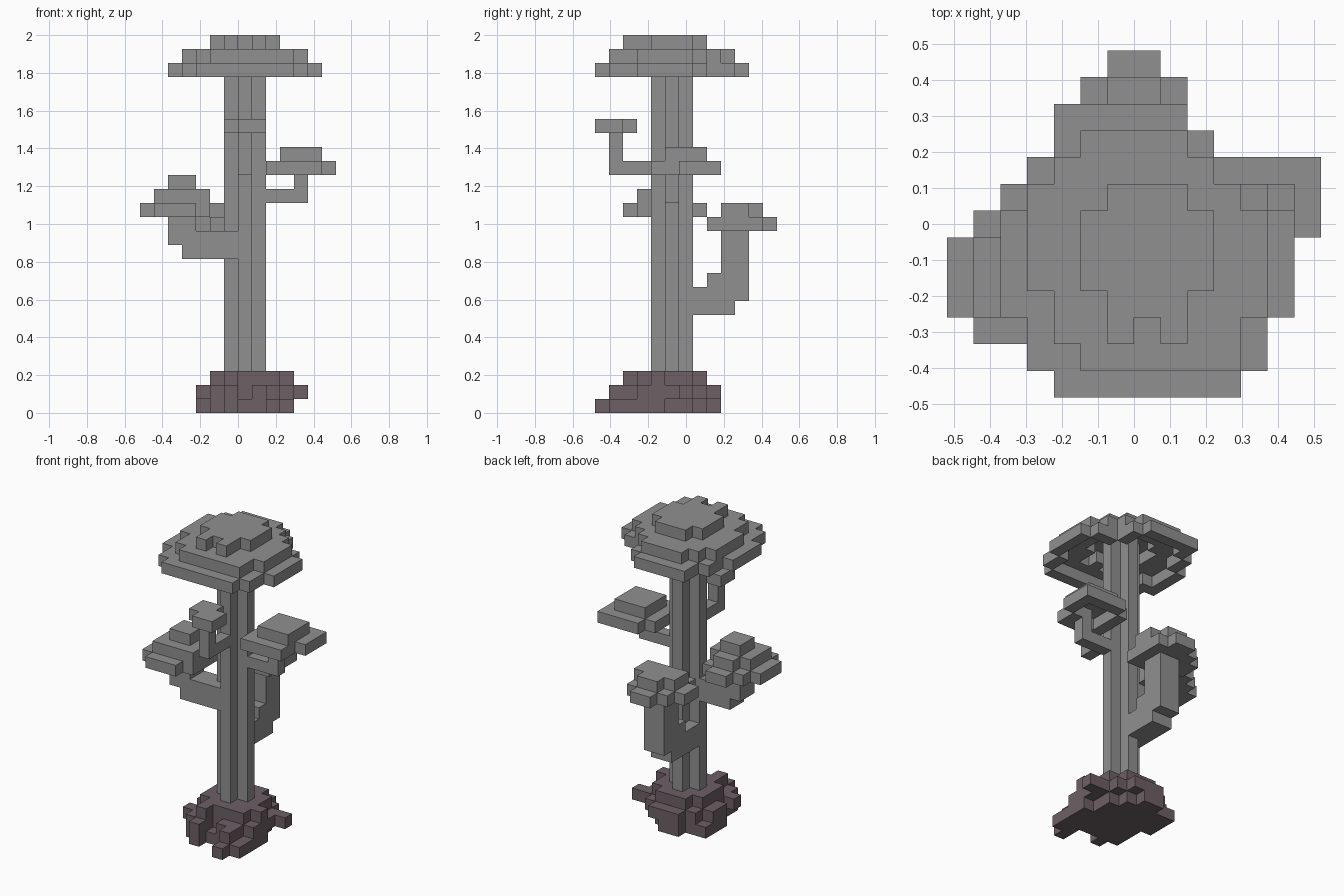
import bpy
import bmesh
from mathutils import Vector

old = bpy.data.objects.get("Cube")
if old:
    bpy.data.objects.remove(old, do_unlink=True)

UNIT = 2 / 27                      # edge of one block
ORIGIN = Vector((7, 6.5, 0))       # block grid centre


def make_material(name, colour):
    mat = bpy.data.materials.new(name)
    mat.use_nodes = True
    mat.diffuse_color = (*colour, 1)
    mat.node_tree.nodes["Principled BSDF"].inputs["Base Color"].default_value = (*colour, 1)
    return mat


stone = make_material("stone grey", (0.28, 0.28, 0.28))
soil = make_material("dark plum soil", (0.155, 0.115, 0.13))


def block(x, y, z):
    """Set of grid cells in a box; each argument is a (start, end) pair."""
    return {(i, j, k) for i in range(*x) for j in range(*y) for k in range(*z)}


def layer(z, *boxes):
    """One block high layer, the union of (x pair, y pair) boxes."""
    cells = set()
    for x, y in boxes:
        cells |= block(x, y, (z, z + 1))
    return cells


def hollowed(lower, upper):
    """Leave only the rim of a flat layer where the next layer covers it."""
    def inside(i, j, k):
        around = ((i + 1, j, k), (i - 1, j, k), (i, j + 1, k), (i, j - 1, k))
        return (i, j, k + 1) in upper and all(c in lower for c in around)
    return {c for c in lower if not inside(*c)}


def build(name, cells, mat):
    """Make a clean mesh from the outer faces of the cells."""
    bm = bmesh.new()
    for cell in cells:
        centre = Vector(cell) + Vector((0.5, 0.5, 0.5))
        for axis in range(3):
            for sign in (-1, 1):
                normal = Vector((0, 0, 0))
                normal[axis] = sign
                beside = tuple(int(c + n) for c, n in zip(cell, normal))
                if beside in cells:
                    continue
                u = Vector((0, 0, 0))
                u[(axis + 1) % 3] = 0.5
                v = normal.cross(u)
                mid = centre + normal / 2
                corners = (mid - u - v, mid + u - v, mid + u + v, mid - u + v)
                bm.faces.new([bm.verts.new((p - ORIGIN) * UNIT) for p in corners])
    bmesh.ops.remove_doubles(bm, verts=bm.verts, dist=UNIT / 100)
    bmesh.ops.dissolve_limit(bm, angle_limit=0.01, verts=bm.verts, edges=bm.edges)
    mesh = bpy.data.meshes.new(name)
    bm.to_mesh(mesh)
    bm.free()
    mesh.materials.append(mat)
    obj = bpy.data.objects.new(name, mesh)
    bpy.context.collection.objects.link(obj)


# Rocky base
base = layer(0, ((9, 10), (0, 3)), ((10, 11), (1, 5)), ((6, 7), (1, 3)),
             ((5, 10), (2, 7)), ((4, 9), (5, 8)), ((6, 8), (7, 9)))
base |= layer(1, ((6, 7), (1, 3)), ((9, 10), (1, 3)), ((5, 7), (2, 4)),
              ((8, 10), (2, 4)), ((4, 11), (3, 4)), ((5, 11), (4, 7)),
              ((4, 11), (5, 7)), ((11, 12), (6, 7)), ((5, 10), (7, 8)),
              ((6, 9), (8, 9)))
base |= layer(2, ((6, 7), (2, 4)), ((6, 10), (3, 7)), ((5, 11), (4, 5)),
              ((5, 10), (5, 7)), ((6, 9), (7, 8)))
build("rocky_base", base, soil)

# Cross-shaped trunk
trunk = block((6, 9), (5, 6), (3, 26)) | block((7, 8), (4, 7), (3, 26))
build("trunk", trunk, stone)

# Stepped crown, hollow underneath
rim = layer(24, ((4, 9), (0, 11)), ((4, 10), (0, 10)), ((4, 11), (0, 8)),
            ((3, 10), (1, 9)), ((3, 12), (1, 8)), ((2, 13), (3, 7)))
middle = layer(25, ((5, 11), (1, 8)), ((4, 11), (2, 8)), ((5, 9), (2, 10)),
               ((4, 10), (2, 9)), ((3, 11), (4, 8)), ((3, 12), (4, 7)),
               ((4, 12), (3, 7)))
cap = layer(26, ((5, 10), (4, 7)), ((6, 9), (3, 8)), ((6, 7), (2, 3)),
            ((8, 9), (2, 3)))
build("crown", hollowed(rim, middle) | hollowed(middle, cap) | cap, stone)

# Front branch with a small tuft
build("front_branch", block((7, 8), (1, 4), (17, 18)) | block((7, 8), (1, 2), (17, 20)), stone)
build("front_tuft", layer(20, ((7, 9), (0, 2)), ((6, 8), (1, 3))), stone)

# Left branch and tuft, hollow underneath
build("left_branch", block((9, 12), (5, 6), (15, 16)) | block((11, 12), (5, 6), (15, 18)), stone)
left_brim = layer(17, ((9, 13), (4, 8)), ((9, 14), (6, 8)), ((10, 14), (8, 9)))
left_top = layer(18, ((10, 13), (5, 8)))
build("left_tuft", hollowed(left_brim, left_top) | left_top, stone)

# Right branch and tuft
right_branch = block((3, 7), (4, 6), (11, 12)) | block((2, 7), (4, 6), (12, 13))
right_branch |= block((2, 4), (4, 6), (13, 14))
build("right_branch", right_branch, stone)
right_tuft = layer(14, ((1, 4), (2, 7)), ((0, 5), (3, 6)), ((1, 5), (6, 7)),
                   ((2, 4), (7, 8)))
right_tuft |= layer(15, ((1, 5), (3, 6)), ((2, 4), (6, 7)))
right_tuft |= layer(16, ((2, 4), (4, 6)))
build("right_tuft", right_tuft, stone)

# Back branch and tuft
back_branch = block((6, 8), (6, 10), (7, 8)) | block((6, 8), (6, 11), (8, 9))
back_branch |= block((6, 8), (8, 11), (9, 10)) | block((6, 8), (9, 11), (10, 13))
build("back_branch", back_branch, stone)
back_tuft = layer(13, ((5, 9), (8, 12)), ((4, 9), (9, 11)), ((6, 8), (12, 13)))
back_tuft |= layer(14, ((5, 9), (9, 11)), ((6, 8), (11, 12)))
build("back_tuft", back_tuft, stone)
